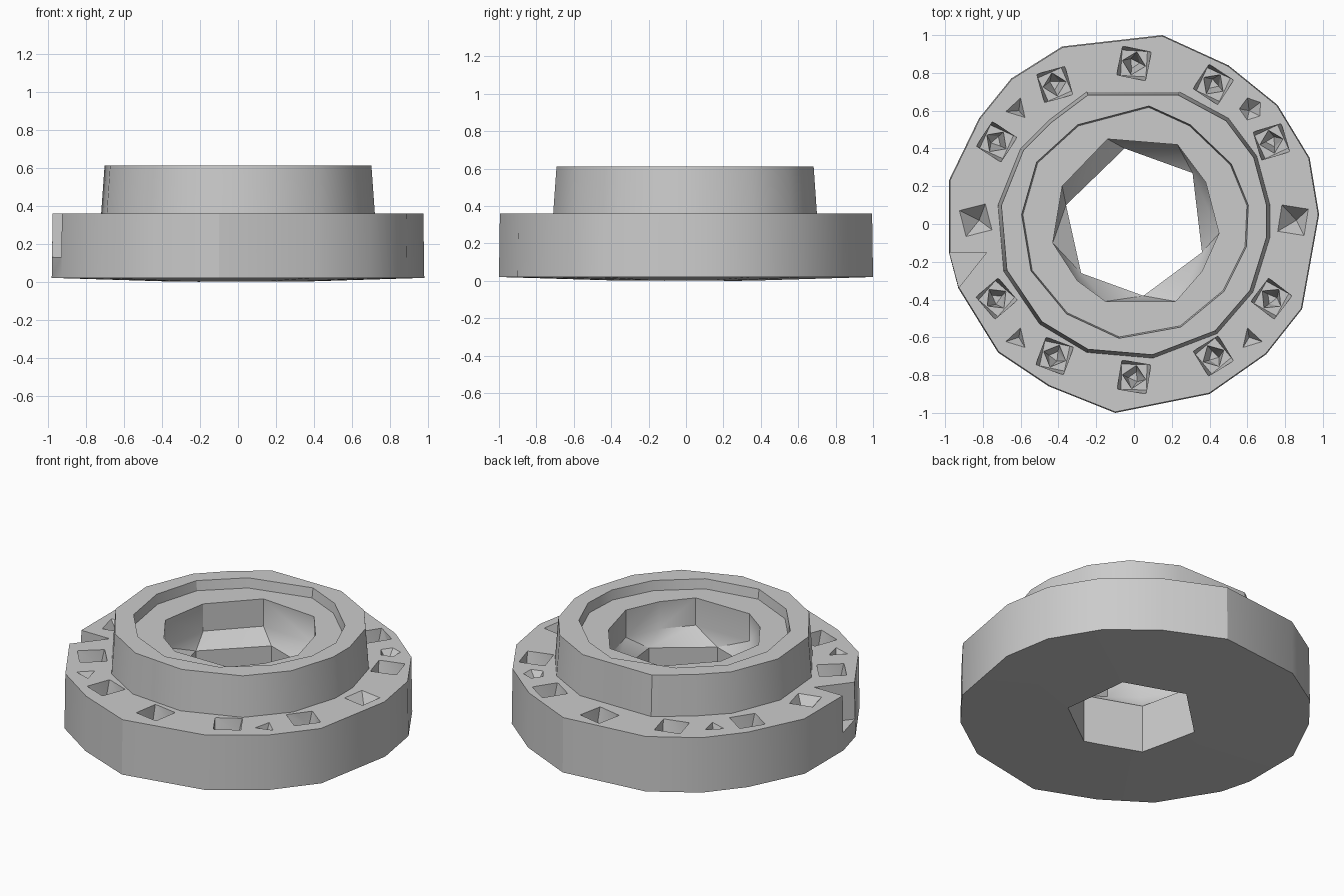
import bpy
import bmesh
import math
import random

random.seed(4)
if "Cube" in bpy.data.objects:
    bpy.data.objects.remove(bpy.data.objects["Cube"], do_unlink=True)

steel = bpy.data.materials.new("grey_steel")
steel.use_nodes = True
COLOUR = (0.6, 0.6, 0.6, 1)
steel.diffuse_color = COLOUR
steel.node_tree.nodes["Principled BSDF"].inputs["Base Color"].default_value = COLOUR


def ring(outline, z, scale=1.0):
    """Lift a flat outline to a height."""
    return [(x * scale, y * scale, z) for x, y in outline]


def polygon(cx, cy, radius, sides, turn):
    """Regular outline around a centre."""
    angles = [turn + math.tau * i / sides for i in range(sides)]
    return [(cx + radius * math.cos(a), cy + radius * math.sin(a)) for a in angles]


def solid(name, points):
    """Convex solid wrapped around stacked rings."""
    bm = bmesh.new()
    for point in points:
        bm.verts.new(point)
    hull = bmesh.ops.convex_hull(bm, input=bm.verts)
    loose = {v for v in hull["geom_interior"] + hull["geom_unused"]
             if isinstance(v, bmesh.types.BMVert)}
    bmesh.ops.delete(bm, geom=list(loose), context="VERTS")
    bmesh.ops.dissolve_limit(bm, angle_limit=0.01, verts=bm.verts, edges=bm.edges)
    bmesh.ops.recalc_face_normals(bm, faces=bm.faces)
    mesh = bpy.data.meshes.new(name)
    bm.to_mesh(mesh)
    bm.free()
    mesh.materials.append(steel)
    obj = bpy.data.objects.new(name, mesh)
    bpy.context.collection.objects.link(obj)
    return obj


def combine(target, tool, operation="DIFFERENCE"):
    """Apply a boolean and discard the tool."""
    modifier = target.modifiers.new("shape", "BOOLEAN")
    modifier.operation = operation
    modifier.solver = "EXACT"
    modifier.object = tool
    bpy.ops.object.select_all(action="DESELECT")
    bpy.context.view_layer.objects.active = target
    target.select_set(True)
    bpy.ops.object.modifier_apply(modifier=modifier.name)
    bpy.data.objects.remove(tool, do_unlink=True)


# Irregular faceted outlines, from the rim inwards
rim = [(.15, 1), (.5, .84), (.76, .63), (.93, .35), (.98, .05), (.89, -.45),
       (.7, -.69), (.4, -.9), (-.1, -1), (-.45, -.86), (-.72, -.68), (-.93, -.34),
       (-.98, -.15), (-.98, .23), (-.82, .56), (-.65, .77), (-.38, .94)]
neck = [(-.25, .7), (.24, .7), (.5, .56), (.65, .36), (.72, .1), (.72, -.07),
        (.63, -.36), (.44, -.58), (.1, -.71), (-.25, -.68), (-.5, -.53),
        (-.69, -.25), (-.72, .1), (-.6, .4), (-.45, .55)]
seat = [(.08, .63), (.3, .53), (.52, .32), (.61, .1), (.6, -.12), (.48, -.36),
        (.25, -.55), (-.08, -.61), (-.36, -.48), (-.55, -.25), (-.6, .05),
        (-.52, .33), (-.3, .53)]
bore = [(-.14, .45), (.23, .42), (.38, .22), (.45, -.05), (.36, -.25),
        (.22, -.41), (-.15, -.41), (-.3, -.3), (-.43, -.1), (-.38, .2)]
hexagon = [(-.05, .4), (.31, .27), (.36, -.15), (.05, -.38), (-.28, -.26), (-.36, .1)]

TOP = 0.36
CLEAR = TOP + 0.01

# Flange disc with a faintly domed underside, and the raised collar
flange = solid("flange", ring(rim, .02) + ring(rim, TOP, .995) + [(0, 0, -.01)])
collar = solid("collar", ring(neck, .3) + ring(neck, TOP) + ring(neck, .61, .975))
combine(flange, collar, "UNION")

# Stepped central opening: seat, bore with a tapered end, hexagonal hole
combine(flange, solid("seat_cut", ring(seat, .55, .98) + ring(seat, .65)))
combine(flange, solid("bore_cut", ring(bore, .57) + ring(bore, .38) + ring(hexagon, .3)))
combine(flange, solid("hex_cut", ring(hexagon, .32) + ring(hexagon, -.1)))

# Twelve bolt pockets, the two on the x axis being shallow
for i in range(12):
    angle = math.tau * i / 12
    cx, cy = .84 * math.cos(angle), .83 * math.sin(angle) + .02
    turn = angle + math.pi / 4 + random.uniform(-.3, .3)
    mouth = polygon(cx, cy, .11, 4, turn)
    if i % 6 == 0:
        tip = [(cx + .02, cy, TOP - .1)]
        combine(flange, solid("shallow_cut", ring(mouth, CLEAR) + tip))
        continue
    waist = polygon(cx, cy, .095, 4, turn + .15)
    foot = polygon(cx, cy, .065, 4, turn + .75)
    pit = polygon(cx, cy, .03, 3, turn)
    combine(flange, solid("pocket_cut", ring(mouth, CLEAR) + ring(waist, TOP - .09)))
    combine(flange, solid("pit_cut", ring(foot, TOP - .08) + ring(pit, .12)))

# Small dents between pockets on the diagonals
for sx, sy, sides in ((1, 1, 5), (1, -1, 3), (-1, -1, 3), (-1, 1, 3)):
    dent = polygon(sx * .62, sy * .61, .07, sides, math.pi / 2 + sx * .3)
    tip = [(sx * .61, sy * .6, TOP - .07)]
    combine(flange, solid("dent_cut", ring(dent, CLEAR) + tip))

# Corner notch broken out of the rim
notch = [(-1.1, -.15), (-1.1, -.4), (-.93, -.34), (-.78, -.15)]
combine(flange, solid("notch_cut", ring(notch, .13) + ring(notch, CLEAR)))

# Crisp ridges, soft shading across shallow facets
flange.name = "flange_body"
bpy.ops.object.select_all(action="DESELECT")
bpy.context.view_layer.objects.active = flange
flange.select_set(True)
bpy.ops.object.shade_smooth_by_angle(angle=math.radians(30))
